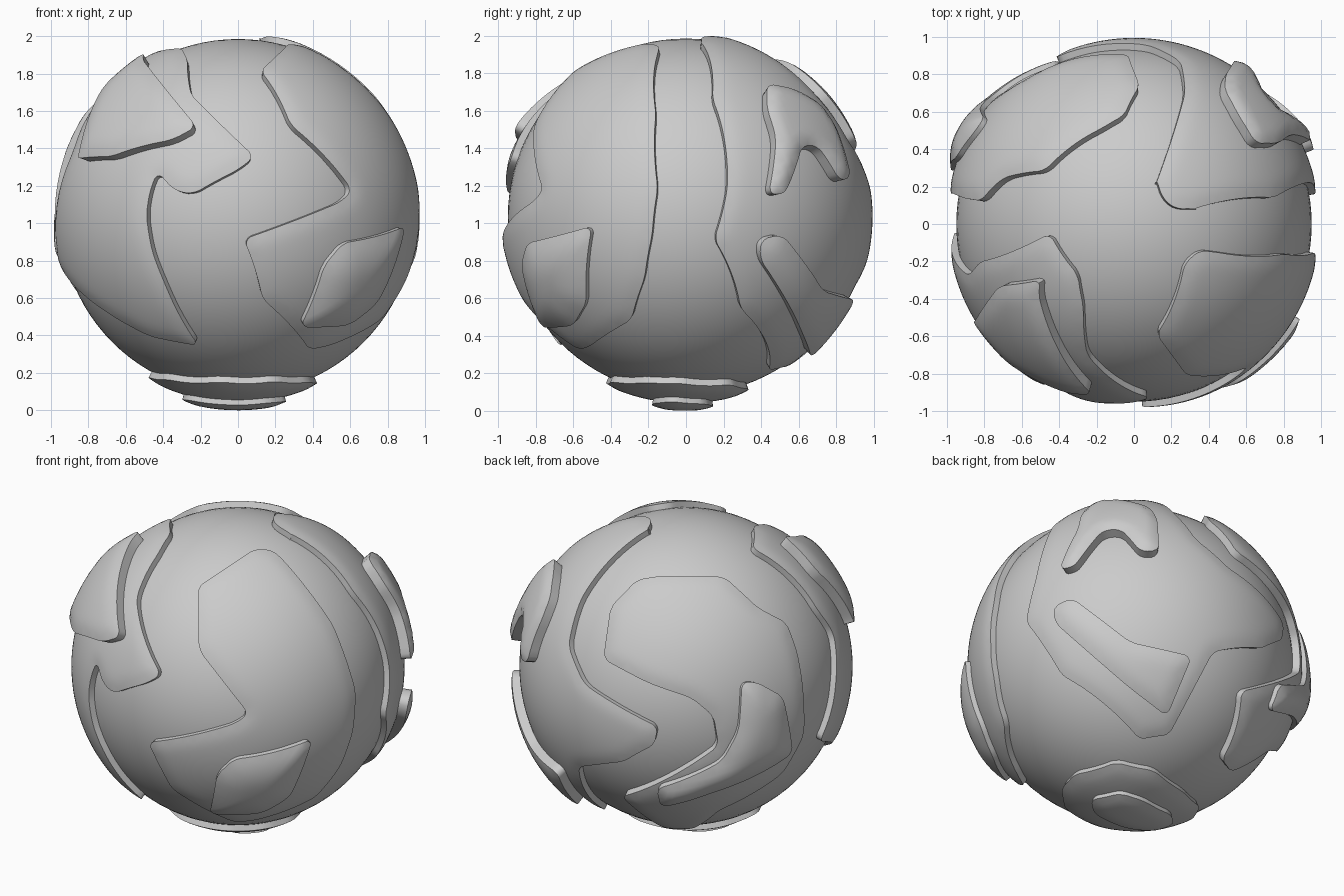
import bpy, bmesh
from math import radians, sin, cos, sqrt, acos
from mathutils import Vector
from mathutils.geometry import delaunay_2d_cdt

if "Cube" in bpy.data.objects:
    bpy.data.objects.remove(bpy.data.objects["Cube"])

R = 0.95                       # globe radius
CENTRE = Vector((0, 0, 1.035))

# Drawing directions used to trace outlines: (azimuth, elevation) in degrees
VIEWS = {'F': (0, 0), 'R': (90, 0), 'T': (0, 90), 'U': (0, -90),
         'B': (217, 25), 'C': (143, -25)}


def on_sphere(view, u, v, r):
    """Project a traced point (hundredths, from globe centre) onto the globe."""
    a, e = (radians(t) for t in VIEWS[view])
    right = Vector((cos(a), sin(a), 0))
    up = Vector((-sin(a) * sin(e), cos(a) * sin(e), cos(e)))
    out = Vector((sin(a) * cos(e), -cos(a) * cos(e), sin(e)))
    u, v = u / 100, v / 100
    w = sqrt(max(0, r * r - u * u - v * v))
    return (right * u + up * v + out * w).normalized()


def edge_distance(p, loop):
    best = 9
    for a, b in zip(loop, loop[1:] + loop[:1]):
        d = b - a
        t = max(0, min(1, (p - a).dot(d) / max(d.length_squared, 1e-9)))
        best = min(best, (p - a - d * t).length)
    return best


def inside(p, loop):
    hit = False
    for a, b in zip(loop, loop[1:] + loop[:1]):
        if (a.y > p.y) != (b.y > p.y):
            if p.x < a.x + (p.y - a.y) * (b.x - a.x) / (b.y - a.y):
                hit = not hit
    return hit


def finish(bm, name, angle):
    me = bpy.data.meshes.new(name)
    bm.to_mesh(me)
    bm.free()
    ob = bpy.data.objects.new(name, me)
    ob.location = CENTRE
    bpy.context.collection.objects.link(ob)
    bpy.ops.object.select_all(action='DESELECT')
    ob.select_set(True)
    bpy.context.view_layer.objects.active = ob
    bpy.ops.object.shade_smooth_by_angle(angle=radians(angle))
    return ob


def plate(name, height, foot, traces, soft=0.1, rim=0.8):
    """Raised curved plate; traces = [(view, [(u, v), ...]), ...] in order."""
    edge_r = R + foot + (height - foot) * rim
    dirs = [on_sphere(v, x, y, edge_r) for v, pts in traces for x, y in pts]
    c = sum(dirs, Vector()).normalized()
    ex = c.orthogonal().normalized()
    ey = c.cross(ex)

    def flat(d):
        t = acos(max(-1, min(1, d.dot(c))))
        q = Vector((d.dot(ex), d.dot(ey)))
        return q.normalized() * t if q.length > 1e-6 else q

    def curved(p):
        t = p.length
        if t < 1e-6:
            return c.copy()
        return c * cos(t) + (ex * p.x + ey * p.y) * (sin(t) / t)

    # nip the corners a little, then resample the outline
    raw = [flat(d) for d in dirs]
    for cut in (0.03, 0.012):
        nipped = []
        for a, b in zip(raw, raw[1:] + raw[:1]):
            k = min(0.25, cut / max((b - a).length, 1e-6))
            nipped += [a.lerp(b, k), a.lerp(b, 1 - k)]
        raw = nipped
    loop = []
    for a, b in zip(raw, raw[1:] + raw[:1]):
        n = max(1, round((b - a).length / 0.035))
        loop += [a.lerp(b, i / n) for i in range(n)]

    # fill with an even grid of inner points
    pts, dist = list(loop), 0.04
    for i in range(-45, 46):
        for j in range(-45, 46):
            p = Vector(((i + 0.5 * (j % 2)) * dist, j * dist * 0.87))
            if inside(p, loop) and edge_distance(p, loop) > 0.018:
                pts.append(p)
    n = len(loop)
    verts, _, faces, *_ = delaunay_2d_cdt(pts, [], [list(range(n))], 1, 1e-5)

    bm = bmesh.new()
    vs = []
    for p in verts:
        t = min(1, edge_distance(p, loop) / soft)
        h = foot + (height - foot) * (rim + (1 - rim) * t * (2 - t))
        vs.append(bm.verts.new(curved(p) * (R + h)))
    for f in faces:
        bm.faces.new([vs[i] for i in f])
    bmesh.ops.delete(bm, geom=[v for v in bm.verts if not v.link_faces], context='VERTS')
    border = [e for e in bm.edges if e.is_boundary]
    wall = bmesh.ops.extrude_edge_only(bm, edges=border)
    for v in wall['geom']:
        if isinstance(v, bmesh.types.BMVert):
            v.co = v.co.normalized() * (R + foot - 0.02)
    bmesh.ops.recalc_face_normals(bm, faces=bm.faces)
    bm.faces.ensure_lookup_table()
    if bm.faces[0].normal.dot(bm.faces[0].calc_center_median()) < 0:
        bmesh.ops.reverse_faces(bm, faces=bm.faces)
    return finish(bm, name, 40)


# Globe
bm = bmesh.new()
bmesh.ops.create_uvsphere(bm, u_segments=96, v_segments=48, radius=R)
finish(bm, "globe", 40)

# Front left plate and its raised slab
plate("front_left_plate", 0.045, 0, [
    ('T', [(-30, -27)]),
    ('F', [(-27, 84), (-25, 65), (9, 32), (0, 25), (-24, 12), (-34, 14), (-43, 24),
           (-47, 14), (-49, 1), (-46, -18), (-39, -36), (-21, -69), (-47, -64)]),
    ('B', [(78, -46), (88, -10), (87, 18)]),
    ('T', [(-82, -20), (-45, -5)])])
plate("front_left_slab", 0.12, 0.04, [
    ('T', [(-85, -52), (-72, -33), (-50, -30)]),
    ('F', [(-51, 84), (-36, 65), (-22, 48), (-35, 41), (-68, 32), (-86, 31)])])

# Front right plate and its mound
plate("front_right_plate", 0.045, 0, [
    ('F', [(12, 78)]),
    ('T', [(27, -21), (35, -14)]),
    ('R', [(-15, 87), (-16, 55), (-15, 15), (-18, -10), (-22, -33), (-29, -55),
           (-51, -69)]),
    ('F', [(38, -71), (13, -44), (3, -12), (55, 8), (61, 14), (28, 49)])])
plate("front_right_mound", 0.115, 0.035, [
    ('R', [(-50, -5), (-53, -46), (-60, -58), (-77, -59)]),
    ('F', [(46, -26), (56, -14)])], soft=0.2, rim=0.5)

# Back left plate with hooked tail and raised band
plate("back_left_plate", 0.055, 0, [
    ('B', [(-47, 36), (-31, 52), (-18, 54), (21, 53), (41, 34), (58, 25), (64, 8),
           (67, -10), (68, -42), (55, -65)]),
    ('C', [(80, -51), (57, -66), (51, -60), (61, -20)]),
    ('B', [(3, -57), (16, -48), (13, -30), (0, -19), (-25, -10), (-52, 5)])])
plate("back_left_band", 0.12, 0.045, [
    ('B', [(30, -10), (39, -10), (55, -19), (61, -53), (12, -76), (-18, -84),
           (-21, -73), (18, -57), (28, -39)])], soft=0.15, rim=0.5)

# Back right plate with a forked slab and a bar
plate("back_right_plate", 0.045, 0, [
    ('T', [(12, 24), (15, 14), (22, 8), (35, 8)]),
    ('R', [(8, 93), (14, 63), (22, 15), (15, -12), (29, -49), (44, -82)]),
    ('C', [(18, -48), (43, 2), (73, 7), (86, 14)]),
    ('B', [(-20, -36), (-63, -10), (-72, 13), (-64, 41), (-21, 83)])])
plate("back_right_fork", 0.125, 0.04, [
    ('R', [(43, 71), (58, 68), (72, 60), (80, 48), (88, 21), (82, 19), (70, 38),
           (62, 38), (55, 17), (52, 12), (44, 12), (48, 42), (43, 58)])],
      soft=0.06, rim=0.75)
plate("back_right_bar", 0.115, 0.04, [
    ('C', [(-53, 27), (-42, 32), (-7, 5), (30, -2), (16, -38), (-7, -22), (-52, 17)])])

# Bottom plate and the foot pad it stands on
plate("bottom_plate", 0.045, 0, [
    ('U', [(43, 4), (34, -24), (13, -34), (-15, -28), (-38, -16), (-49, 5), (-38, 27),
           (-10, 43), (20, 40), (38, 22)])])
plate("foot_pad", 0.085, 0.025, [
    ('U', [(27, 8), (20, -11), (5, -15), (-20, -11), (-31, 0), (-27, 13), (-8, 18),
           (16, 18)])])
